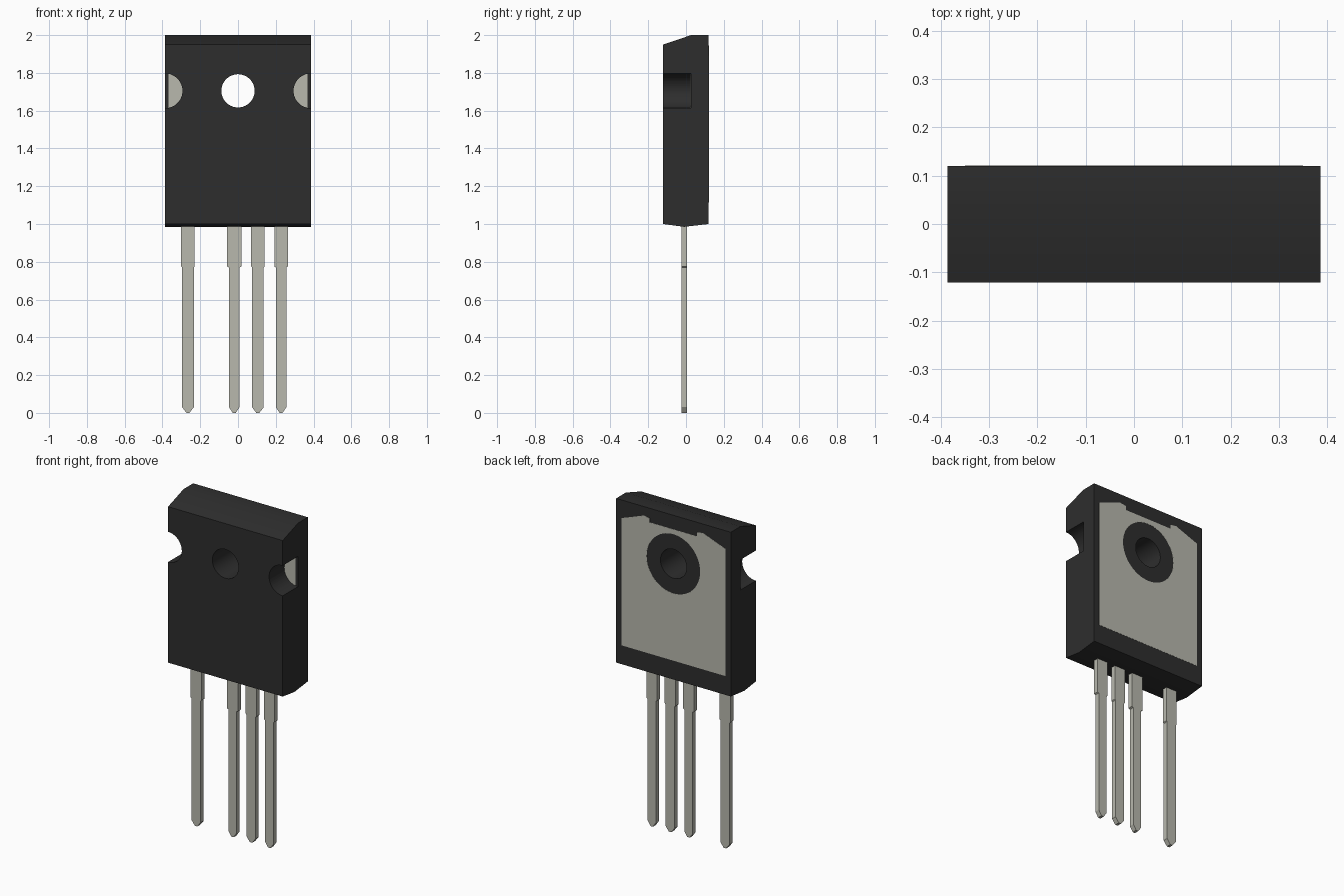
import bpy
import bmesh
from math import pi, radians
from mathutils import Vector

cube = bpy.data.objects.get("Cube")
if cube:
    bpy.data.objects.remove(cube, do_unlink=True)


def material(name, rgb):
    mat = bpy.data.materials.new(name)
    mat.use_nodes = True
    color = (*rgb, 1)
    mat.diffuse_color = color
    mat.node_tree.nodes["Principled BSDF"].inputs["Base Color"].default_value = color
    return mat


BLACK = material("black plastic", (0.027, 0.027, 0.027))
METAL = material("dull tin", (0.48, 0.48, 0.42))


def prism(name, points, axis, start, end, mat):
    """Extrude a flat outline along x or y."""
    bm = bmesh.new()
    place = (lambda a, b: (start, a, b)) if axis == "x" else (lambda a, b: (a, start, b))
    face = bm.faces.new([bm.verts.new(place(a, b)) for a, b in points])
    moved = bmesh.ops.extrude_face_region(bm, geom=[face])["geom"]
    offset = Vector((end - start, 0, 0)) if axis == "x" else Vector((0, end - start, 0))
    bmesh.ops.translate(bm, vec=offset,
                        verts=[v for v in moved if isinstance(v, bmesh.types.BMVert)])
    bmesh.ops.recalc_face_normals(bm, faces=bm.faces)
    mesh = bpy.data.meshes.new(name)
    bm.to_mesh(mesh)
    bm.free()
    mesh.materials.append(mat)
    obj = bpy.data.objects.new(name, mesh)
    bpy.context.collection.objects.link(obj)
    return obj


def drill(target, x, radius, y0, y1):
    """Cut a round hole along y at the mounting height."""
    bpy.ops.mesh.primitive_cylinder_add(
        vertices=64, radius=radius, depth=y1 - y0,
        location=(x, (y0 + y1) / 2, HOLE_Z), rotation=(pi / 2, 0, 0))
    cutter = bpy.context.object
    cutter.hide_render = True
    cutter.data.materials.append(target.data.materials[0])
    mod = target.modifiers.new("hole", "BOOLEAN")
    mod.operation, mod.solver, mod.object = "DIFFERENCE", "EXACT", cutter
    bpy.ops.object.select_all(action="DESELECT")
    target.select_set(True)
    bpy.context.view_layer.objects.active = target
    bpy.ops.object.modifier_apply(modifier=mod.name)
    bpy.data.objects.remove(cutter, do_unlink=True)
    bpy.ops.object.shade_smooth_by_angle(angle=radians(30))


HOLE_Z = 1.705
HALF_W = 0.386
FRONT, BACK = -0.121, 0.12
FLOOR = 0.027

# Plastic body with sloped top front and shallow wedge underside
body = prism("body", [(FRONT, 1.0), (FRONT, 1.95), (FLOOR, 2.0), (BACK, 2.0),
                      (BACK, 1.0), (-0.01, 0.985)], "x", -HALF_W, HALF_W, BLACK)
drill(body, 0, 0.088, -0.3, 0.3)
for side in (-1, 1):
    drill(body, side * HALF_W, 0.092, -0.3, FLOOR)

# Metal showing on the floor of each side notch
for side, name in ((1, "left_notch_metal"), (-1, "right_notch_metal")):
    outline = [(side * x, z) for x, z in
               ((0.27, 1.58), (0.369, 1.58), (0.369, 1.83), (0.27, 1.83))]
    prism(name, outline, "y", FLOOR - 0.002, FLOOR + 0.004, METAL)

# Heat plate on the back, with a clear ring around the hole
half = [(0.35, 1.115), (0.35, 1.89), (0.2, 1.946), (0.16, 1.94), (0.16, 1.915)]
outline = half + [(-x, z) for x, z in reversed(half)]
plate = prism("heat_plate", outline, "y", BACK - 0.004, BACK + 0.001, METAL)
drill(plate, 0, 0.18, 0, 0.3)

# Four flat leads: wide shoulder, narrow shaft, pointed tip
for i, (x, shoulder, shaft) in enumerate(((-0.265, 0.036, 0.031), (-0.02, 0.038, 0.028),
                                          (0.105, 0.036, 0.031), (0.228, 0.036, 0.028))):
    half = [(shoulder, 1.05), (shoulder, 0.775), (shaft, 0.77), (shaft, 0.03), (0.008, 0)]
    outline = [(x + w, z) for w, z in half] + [(x - w, z) for w, z in reversed(half)]
    prism(f"lead_{i + 1}", outline, "y", -0.025, 0.004, METAL)
